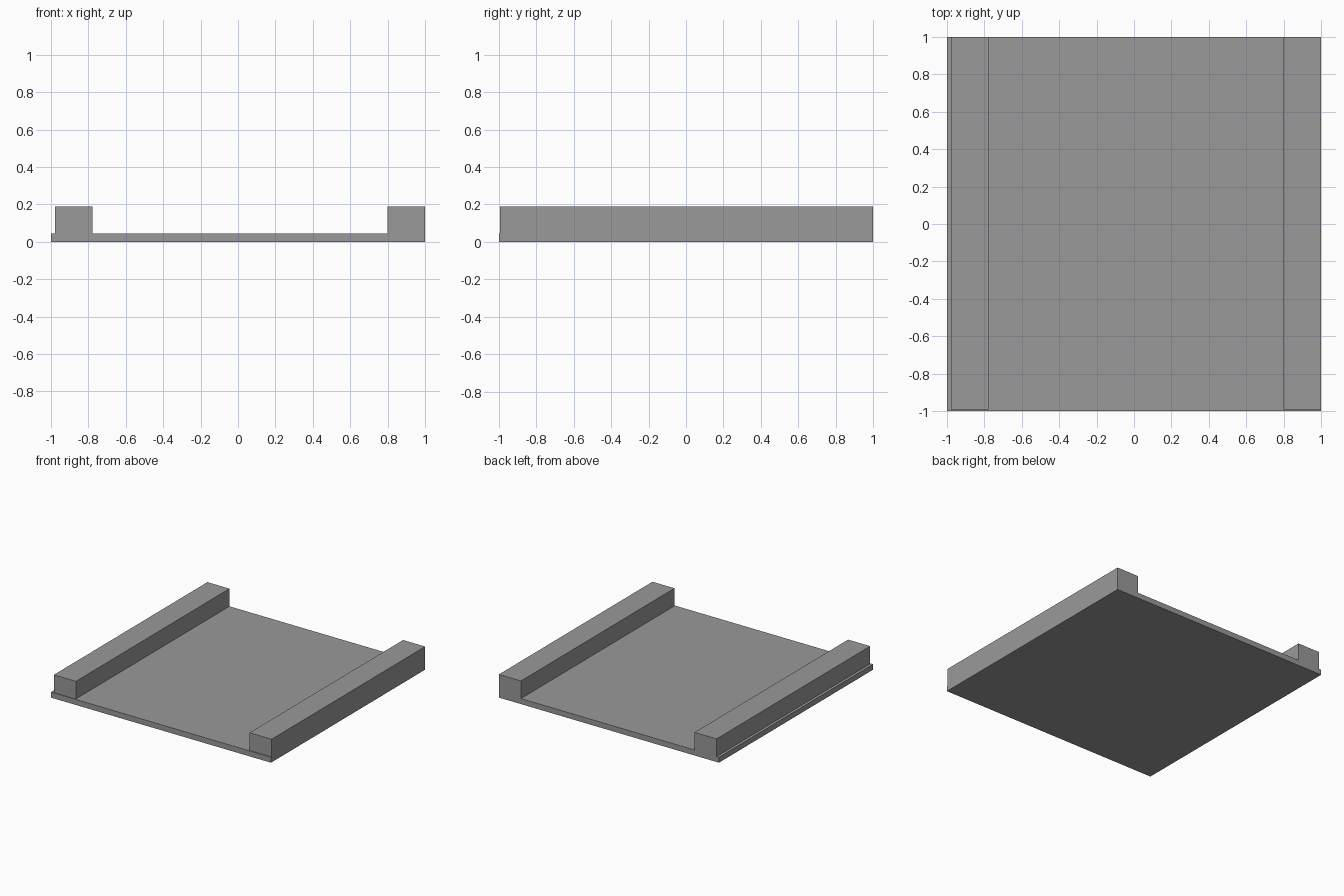
import bpy

# Remove the default object
cube = bpy.data.objects.get("Cube")
if cube:
    bpy.data.objects.remove(cube, do_unlink=True)

# Single flat grey
grey = bpy.data.materials.new("plain_grey")
grey.use_nodes = True
colour = (0.32, 0.32, 0.32, 1)
grey.diffuse_color = colour
grey.node_tree.nodes["Principled BSDF"].inputs["Base Color"].default_value = colour


def box(name, low, high):
    """Add a box spanning two opposite corners."""
    centre = [(a + b) / 2 for a, b in zip(low, high)]
    bpy.ops.mesh.primitive_cube_add(size=1, location=centre)
    obj = bpy.context.object
    obj.name = name
    obj.scale = [b - a for a, b in zip(low, high)]
    bpy.ops.object.transform_apply(location=False, rotation=False, scale=True)
    obj.data.materials.append(grey)
    return obj


PLATE_TOP = 0.045
RAIL_TOP = 0.19
RAIL_WIDTH = 0.2
RAIL_FRONT = -0.993

# Thin square floor plate
box("floor_plate", (-1, -1, 0), (1, 1, PLATE_TOP))

# Raised side rails, the right one set in slightly from the plate edge
for name, x in (("right_rail", -0.978), ("left_rail", 0.8)):
    box(name, (x, RAIL_FRONT, PLATE_TOP), (x + RAIL_WIDTH, 1, RAIL_TOP))
